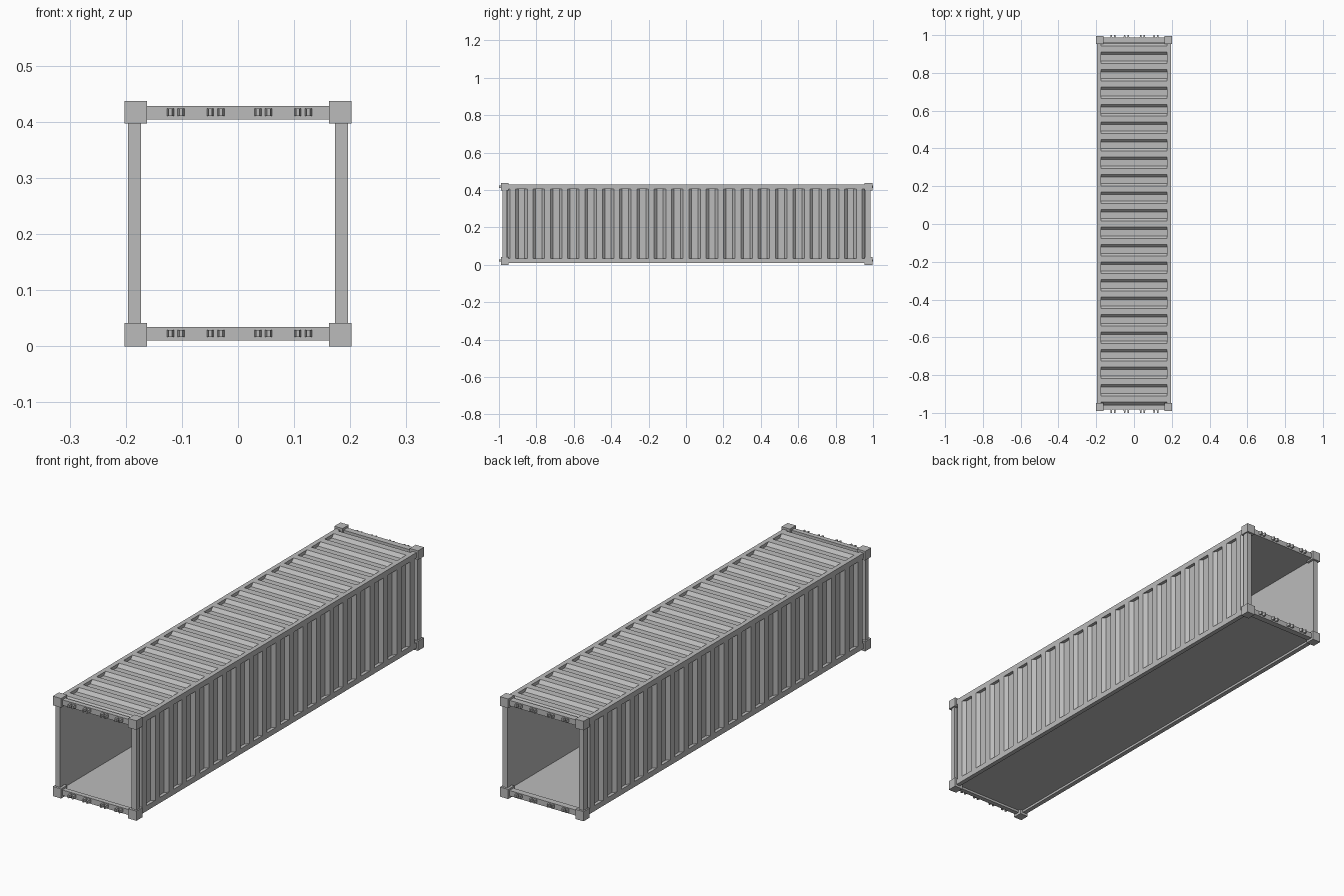
import bpy
import bmesh
from mathutils import Vector

cube = bpy.data.objects.get("Cube")
if cube:
    bpy.data.objects.remove(cube, do_unlink=True)

steel = bpy.data.materials.new("grey steel")
steel.use_nodes = True
GREY = (0.5, 0.5, 0.5, 1)
steel.diffuse_color = GREY
steel.node_tree.nodes["Principled BSDF"].inputs["Base Color"].default_value = GREY

HALF_W, INNER_W = 0.195, 0.175      # outer and inner wall planes
BASE, SILL, HEAD, TOP = 0.01, 0.034, 0.404, 0.428
PANEL_END = 0.96
PITCH, GROOVE, SLOPE, DEPTH = 0.0926, 0.062, 0.014, 0.014


def finish(name, bm):
    bmesh.ops.recalc_face_normals(bm, faces=bm.faces)
    mesh = bpy.data.meshes.new(name)
    bm.to_mesh(mesh)
    bm.free()
    mesh.materials.append(steel)
    obj = bpy.data.objects.new(name, mesh)
    bpy.context.collection.objects.link(obj)
    return obj


def box(name, xs, ys, zs):
    bm = bmesh.new()
    bmesh.ops.create_cube(bm, size=1)
    for v in bm.verts:
        v.co = [r[0] if c < 0 else r[1] for c, r in zip(v.co, (xs, ys, zs))]
    return finish(name, bm)


def span(side, a, b):
    """Range a..b reflected to the given side."""
    return tuple(sorted((side * a, side * b)))


def corrugated(name, place, start, stop, inner, outer):
    """Panel with pressed grooves; place maps (along, height, y) to a point."""
    low = outer - DEPTH
    outline = [(-PANEL_END, low)]
    for k in range(-1, 21):
        centre = (k - 9.5) * PITCH
        a, b = centre - GROOVE / 2, centre + GROOVE / 2
        if k >= 0:
            outline += [(a, outer)]
            if k < 20:
                outline += [(a + SLOPE, low)]
        if k < 20:
            outline += [(b - SLOPE, low), (b, outer)]
    # The last groove is cut short by the end frame
    last = 10.5 * PITCH - GROOVE / 2
    outline += [(last + SLOPE, low), (PANEL_END, low),
                (PANEL_END, inner), (-PANEL_END, inner)]
    bm = bmesh.new()
    verts = [bm.verts.new(place(start, h, y)) for y, h in outline]
    face = bm.faces.new(verts)
    geom = bmesh.ops.extrude_face_region(bm, geom=[face])["geom"]
    move = Vector(place(stop, 0, 0)) - Vector(place(start, 0, 0))
    bmesh.ops.translate(bm, vec=move,
                        verts=[g for g in geom if isinstance(g, bmesh.types.BMVert)])
    return finish(name, bm)


def lug(name, x, z, y_root, y_tip):
    """Small ear on the end rail, tapering outwards."""
    bm = bmesh.new()
    bmesh.ops.create_cube(bm, size=1)
    for v in bm.verts:
        tip = v.co.y > 0
        width = 0.006 if tip else 0.012
        v.co = (x + v.co.x * width, y_tip if tip else y_root, z + v.co.z * 0.013)
    return finish(name, bm)


# Side walls and long rails
for side, word in ((1, "left"), (-1, "right")):
    corrugated(word + "_wall", lambda t, h, y, s=side: (s * h, y, t),
               SILL, HEAD, INNER_W, HALF_W)
    rail = span(side, INNER_W, HALF_W)
    box(word + "_bottom_rail", rail, (-PANEL_END, PANEL_END), (BASE, SILL))
    box(word + "_top_rail", rail, (-PANEL_END, PANEL_END), (HEAD, TOP))

# Roof and floor
corrugated("roof", lambda t, h, y: (t, y, h), -INNER_W, INNER_W, HEAD + 0.002, TOP)
box("floor", (-INNER_W, INNER_W), (-PANEL_END, PANEL_END), (0.02, 0.03))

# End frames: rails, posts, corner blocks and lugs
for end, word, shift in ((-1, "front", 0), (1, "back", 0.006)):
    face_y = 0.981 + shift
    frame_y = span(end, PANEL_END, face_y)
    block_y = span(end, 0.948 + shift, 0.99 + shift)
    for level, lo, hi, block_z in (("bottom", BASE, SILL, (0, 0.042)),
                                   ("top", HEAD, TOP, (0.397, 0.437))):
        box(f"{word}_{level}_end_rail", (-0.173, 0.173), frame_y, (lo, hi))
        for side, hand in ((1, "left"), (-1, "right")):
            box(f"{word}_{level}_{hand}_corner", span(side, 0.162, 0.202),
                block_y, block_z)
        for pair in (-0.111, -0.04, 0.045, 0.116):
            for offset in (-0.0095, 0.0095):
                lug(f"{word}_{level}_lug", pair + offset,
                    (lo + hi) / 2 + 0.001, end * face_y, end)
    for side, hand in ((1, "left"), (-1, "right")):
        box(f"{word}_{hand}_post", span(side, 0.173, 0.196), frame_y, (0.03, 0.41))
